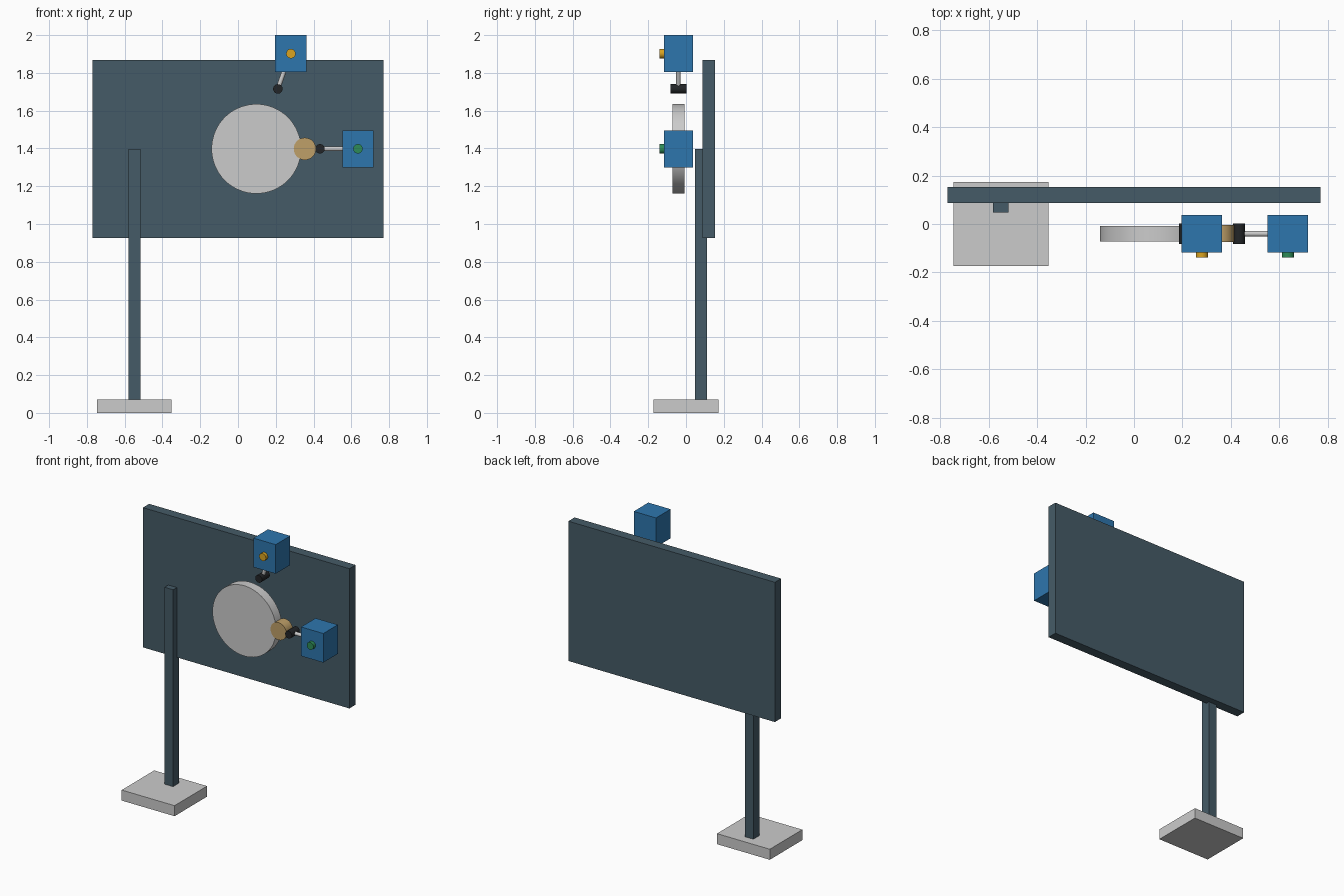
import bpy
import math
from mathutils import Vector

if "Cube" in bpy.data.objects:
    bpy.data.objects.remove(bpy.data.objects["Cube"])


def material(name, r, g, b):
    m = bpy.data.materials.new(name)
    m.diffuse_color = (r, g, b, 1)
    m.use_nodes = True
    m.node_tree.nodes["Principled BSDF"].inputs["Base Color"].default_value = m.diffuse_color
    return m


SLATE = material("slate", 0.06, 0.105, 0.135)
BLUE = material("blue", 0.027, 0.18, 0.42)
BLACK = material("black", 0.016, 0.018, 0.02)
TAN = material("tan", 0.52, 0.35, 0.14)
YELLOW = material("yellow", 0.70, 0.37, 0.015)
GREEN = material("green", 0.027, 0.26, 0.095)


def finish(name, mat):
    ob = bpy.context.object
    ob.name = name
    if mat:
        ob.data.materials.append(mat)
    return ob


def box(name, x, y, z, mat=None):
    lo, hi = Vector((x[0], y[0], z[0])), Vector((x[1], y[1], z[1]))
    bpy.ops.mesh.primitive_cube_add(size=1, location=(lo + hi) / 2)
    ob = finish(name, mat)
    ob.scale = hi - lo
    bpy.ops.object.transform_apply(location=False, rotation=False, scale=True)
    return ob


def rod(name, a, b, radius, mat=None, sides=32):
    a, b = Vector(a), Vector(b)
    d = b - a
    bpy.ops.mesh.primitive_cylinder_add(
        vertices=sides, radius=radius, depth=d.length, location=(a + b) / 2,
        rotation=d.to_track_quat('Z', 'Y').to_euler())
    ob = finish(name, mat)
    bpy.ops.object.shade_smooth_by_angle(angle=math.radians(35))
    return ob


def disc(name, x, z, radius, y0, y1, mat=None, sides=32):
    return rod(name, (x, y0, z), (x, y1, z), radius, mat, sides)


AXIS = 1.398   # height of the main wheel
MID = -0.04    # depth of the mechanism

# Stand and backing panel
box("base", (-0.746, -0.352), (-0.173, 0.173), (0, 0.071))
box("post", (-0.581, -0.517), (0.047, 0.112), (0.071, AXIS), SLATE)
box("panel", (-0.77, 0.77), (0.087, 0.153), (0.927, 1.869), SLATE)

# Wheel with its cam lobe
disc("wheel", 0.097, AXIS, 0.237, -0.072, -0.008, None, 64)
disc("cam_lobe", 0.354, AXIS, 0.059, -0.075, -0.005, TAN)


# Switches: housing, lever, roller and indicator button
def switch(label, x, z, roller, lever_end, colour):
    box(label + "_housing", (x - 0.083, x + 0.083), (-0.117, 0.038),
        (z - 0.098, z + 0.098), BLUE)
    rod(label + "_lever", (roller[0], MID, roller[1]),
        (lever_end[0], MID, lever_end[1]), 0.012, None, 16)
    disc(label + "_roller", *roller, 0.025, -0.082, 0.002, BLACK)
    disc(label + "_button", x, z, 0.025, -0.139, -0.112, colour)


switch("side_switch", 0.635, AXIS, (0.434, AXIS), (0.57, AXIS), GREEN)
switch("top_switch", 0.28, 1.902, (0.211, 1.715), (0.248, 1.82), YELLOW)
